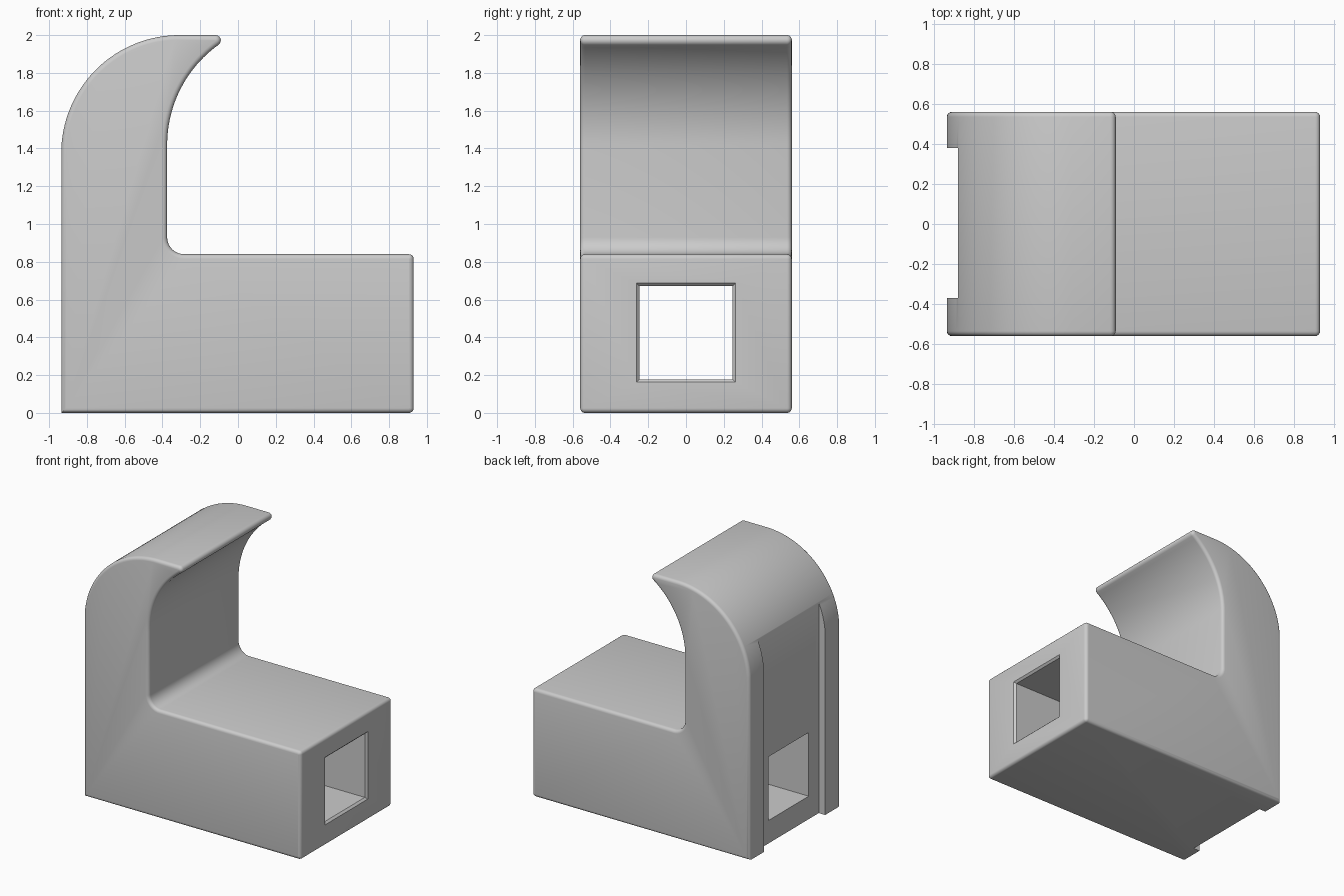
import bpy, bmesh, math
from mathutils import Vector

if "Cube" in bpy.data.objects:
    bpy.data.objects.remove(bpy.data.objects["Cube"], do_unlink=True)

LEFT, RIGHT, TOP, SEAT, HALF = -0.935, 0.93, 2.0, 0.84, 0.56
ROUND = 0.025

grey = bpy.data.materials.new("plain grey")
grey.use_nodes = True
grey.diffuse_color = (0.6, 0.6, 0.6, 1)
grey.node_tree.nodes["Principled BSDF"].inputs["Base Color"].default_value = (0.6, 0.6, 0.6, 1)


def arc(cx, cz, r, start, end, steps):
    angles = [math.radians(start + (end - start) * i / steps) for i in range(steps + 1)]
    return [Vector((cx + r * math.cos(a), cz + r * math.sin(a))) for a in angles]


def inset(points, d):
    """Move a counter-clockwise outline inwards with mitred corners."""
    result = []
    for i, p in enumerate(points):
        a = (p - points[i - 1]).normalized()
        b = (points[(i + 1) % len(points)] - p).normalized()
        na, nb = Vector((-a.y, a.x)), Vector((-b.y, b.x))
        result.append(p + (na + nb) * d / (1 + na.dot(nb)))
    return result


def loft(name, rings):
    """Join matching rings of points into a closed solid."""
    bm = bmesh.new()
    loops = [[bm.verts.new(p) for p in ring] for ring in rings]
    for lo, hi in zip(loops, loops[1:]):
        for i in range(len(lo)):
            bm.faces.new((lo[i - 1], lo[i], hi[i], hi[i - 1]))
    bm.faces.new(loops[0])
    bm.faces.new(loops[-1])
    bmesh.ops.recalc_face_normals(bm, faces=bm.faces)
    mesh = bpy.data.meshes.new(name)
    bm.to_mesh(mesh)
    bm.free()
    mesh.materials.append(grey)
    obj = bpy.data.objects.new(name, mesh)
    bpy.context.collection.objects.link(obj)
    return obj


# Side outline: base block, inner fillet, curled hook and rounded back
outline = [Vector((LEFT, 0))]
outline += arc(RIGHT - ROUND, ROUND, ROUND, -90, 0, 5)
outline += arc(RIGHT - ROUND, SEAT - ROUND, ROUND, 0, 90, 5)
outline += arc(-0.285, SEAT + 0.09, 0.09, 270, 180, 10)
outline += arc(0.275, 1.42, 0.65, 180, 125.5, 24)
outline += arc(-0.119, 1.972, 0.028, -45, 90, 8)
outline += arc(-0.31, 1.374, 0.626, 90, 176.7, 32)

# Rounded layers across the width
layers = [(ROUND * (1 - math.sin(t)), HALF - ROUND * (1 - math.cos(t)))
          for t in (math.radians(a) for a in (0, 22.5, 45, 67.5, 90))]
layers = [(d, -y) for d, y in layers]
layers = [(ROUND - d, -HALF + (HALF + y)) for d, y in layers]
sections = layers[::-1] if layers[0][1] > layers[-1][1] else layers
sections = [(ROUND * (1 - math.sin(math.radians(a))), -HALF + ROUND * (1 - math.cos(math.radians(a))))
            for a in (0, 22.5, 45, 67.5, 90)]
sections += [(d, -y) for d, y in reversed(sections)]
body = loft("hooked_block", [[(p.x, y, p.y) for p in inset(outline, d)] for d, y in sections])


def square(x, half, z=0.425):
    return [(x, sy * half, z + sz * half) for sy, sz in ((-1, -1), (1, -1), (1, 1), (-1, 1))]


# Square tunnel with a slightly flared mouth, and the shallow back channel
tunnel = loft("tunnel_cutter", [square(-1.2, 0.247), square(RIGHT - 0.015, 0.247),
                                square(RIGHT + 0.005, 0.267)])
channel = loft("channel_cutter", [[(x, y, z) for y, z in
                                   ((-0.37, -0.2), (0.38, -0.2), (0.38, 2.2), (-0.37, 2.2))]
                                  for x in (-1.2, -0.88)])
for cutter in (tunnel, channel):
    mod = body.modifiers.new(cutter.name, "BOOLEAN")
    mod.operation, mod.solver, mod.object = "DIFFERENCE", "EXACT", cutter

bpy.ops.object.select_all(action="DESELECT")
body.select_set(True)
bpy.context.view_layer.objects.active = body
for mod in list(body.modifiers):
    bpy.ops.object.modifier_apply(modifier=mod.name)
for cutter in (tunnel, channel):
    bpy.data.objects.remove(cutter, do_unlink=True)
bpy.ops.object.shade_smooth_by_angle(angle=math.radians(35))
